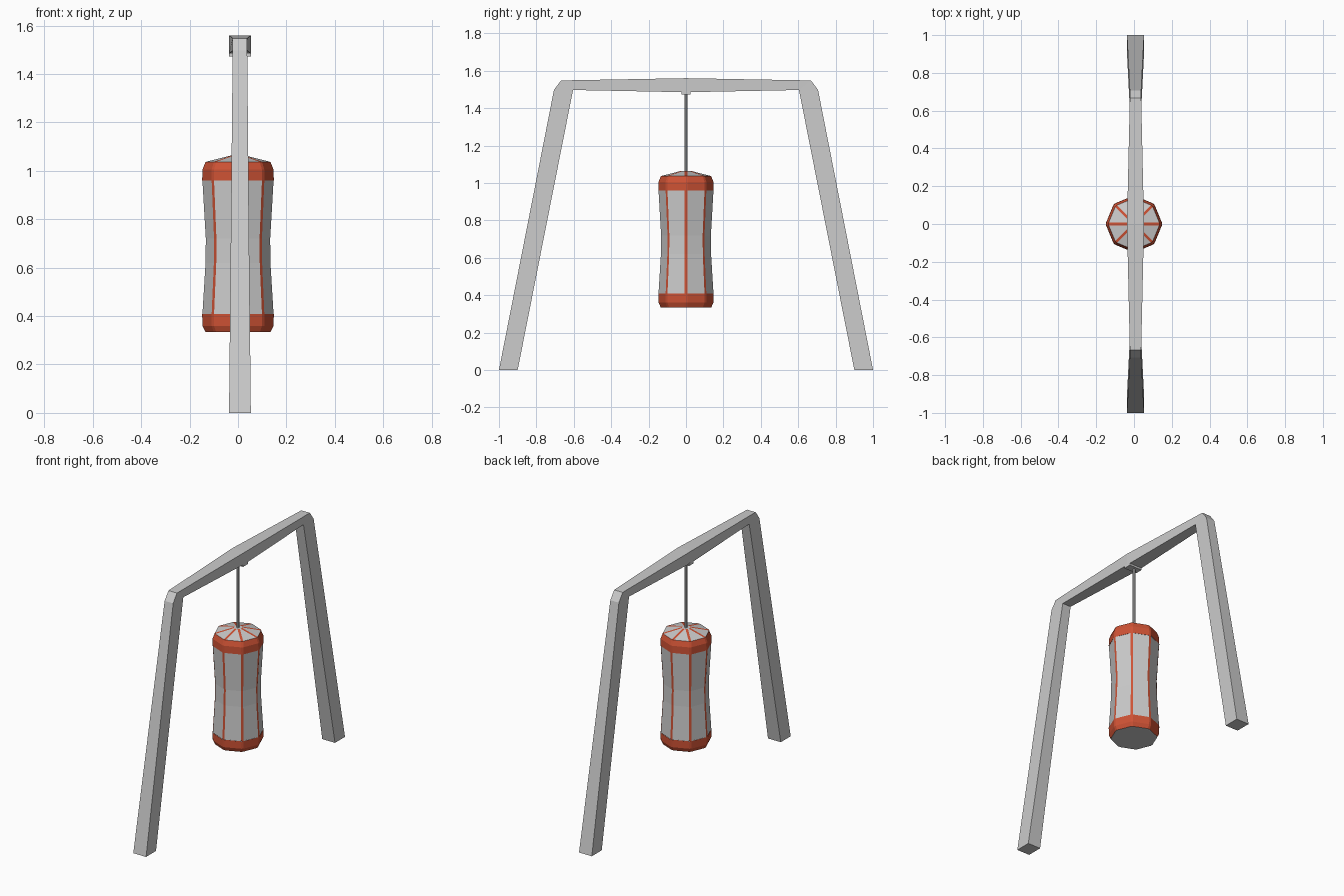
import bpy, bmesh, math
from mathutils import Vector

if "Cube" in bpy.data.objects:
    bpy.data.objects.remove(bpy.data.objects["Cube"])


def material(name, colour):
    m = bpy.data.materials.new(name)
    m.diffuse_color = colour
    m.use_nodes = True
    m.node_tree.nodes["Principled BSDF"].inputs["Base Color"].default_value = m.diffuse_color
    return m


red = material("red_leather", (0.62, 0.085, 0.035, 1))
grey = material("grey_canvas", (0.8, 0.8, 0.8, 1))


def loft(name, rings, cap_start=False, cap_end=False, mats=(), face_mat=lambda i: 0, merge=0):
    """Skin closed rings of equal length into one mesh object."""
    bm = bmesh.new()
    rows = [[bm.verts.new(p) for p in ring] for ring in rings]
    n = len(rows[0])
    for a, b in zip(rows, rows[1:]):
        for i in range(n):
            j = (i + 1) % n
            f = bm.faces.new((a[i], a[j], b[j], b[i]))
            f.material_index = face_mat(i)
    if cap_start:
        bm.faces.new(rows[0][::-1])
    if cap_end:
        bm.faces.new(rows[-1])
    if merge:
        bmesh.ops.remove_doubles(bm, verts=bm.verts, dist=merge)
    bmesh.ops.recalc_face_normals(bm, faces=bm.faces)
    me = bpy.data.meshes.new(name)
    bm.to_mesh(me)
    bm.free()
    for m in mats:
        me.materials.append(m)
    ob = bpy.data.objects.new(name, me)
    bpy.context.collection.objects.link(ob)
    return ob


# Stand: tapered square tube, outer and inner (y, z) points with half width
CX = 0.008
half = [((1.0, 0), (0.9, 0), 0.045),
        ((0.706, 1.497), (0.604, 1.497), 0.03),
        ((0.668, 1.548), (0.604, 1.497), 0.03)]
middle = [((0, 1.56), (0, 1.485), 0.045)]
other = [((-o[0], o[1]), (-i[0], i[1]), w) for o, i, w in reversed(half)]
stand = [[(CX - w, *o), (CX + w, *o), (CX + w, *i), (CX - w, *i)]
         for o, i, w in half + middle + other]
loft("stand_frame", stand, True, True, merge=0.0005)

# Mounting plate under the beam
bpy.ops.mesh.primitive_cube_add(size=1, location=(CX, 0, 1.482))
plate = bpy.context.object
plate.name = "hanger_plate"
plate.scale = (0.09, 0.05, 0.018)

# Hanging rod
bpy.ops.mesh.primitive_cylinder_add(vertices=8, radius=0.008, depth=0.44, location=(0, 0, 1.265))
bpy.context.object.name = "hanging_rod"


def bag_ring(r, z, w=0.007):
    """Octagon whose corners are cut to a narrow strip of half width w."""
    pts = []
    for k in range(8):
        a = k * math.pi / 4
        out = Vector((math.cos(a), math.sin(a), 0))
        side = Vector((-out.y, out.x, 0))
        for s in (-w, w):
            pts.append(out * r + side * s + Vector((0, 0, z)))
    return pts


def bag_part(name, profile, **kw):
    return loft(name, [bag_ring(r, z) for r, z in profile], **kw)


striped = dict(mats=(grey, red), face_mat=lambda i: 1 - i % 2)

# Waisted bag body with red seams on the corners
bag_part("bag_body", [(0.147, 0.408), (0.134, 0.62), (0.133, 0.72), (0.147, 0.96)], **striped)
# Red end bands with chamfered rims
bag_part("bag_bottom_band", [(0.135, 0.335), (0.147, 0.36), (0.148, 0.408)], mats=(red,))
bag_part("bag_top_band", [(0.148, 0.96), (0.147, 1.005), (0.134, 1.037)], mats=(red,))
# Shallow top cone with seams, and the flat base
bag_part("bag_top", [(0.134, 1.037), (0.024, 1.065)], cap_end=True, **striped)
bag_part("bag_base", [(0.135, 0.335), (0.125, 0.334)], cap_start=False, cap_end=True, mats=(grey,))
base = bpy.data.objects["bag_base"]
for f in base.data.polygons:
    if f.normal.z > 0.5:
        base.data.flip_normals()
        break
